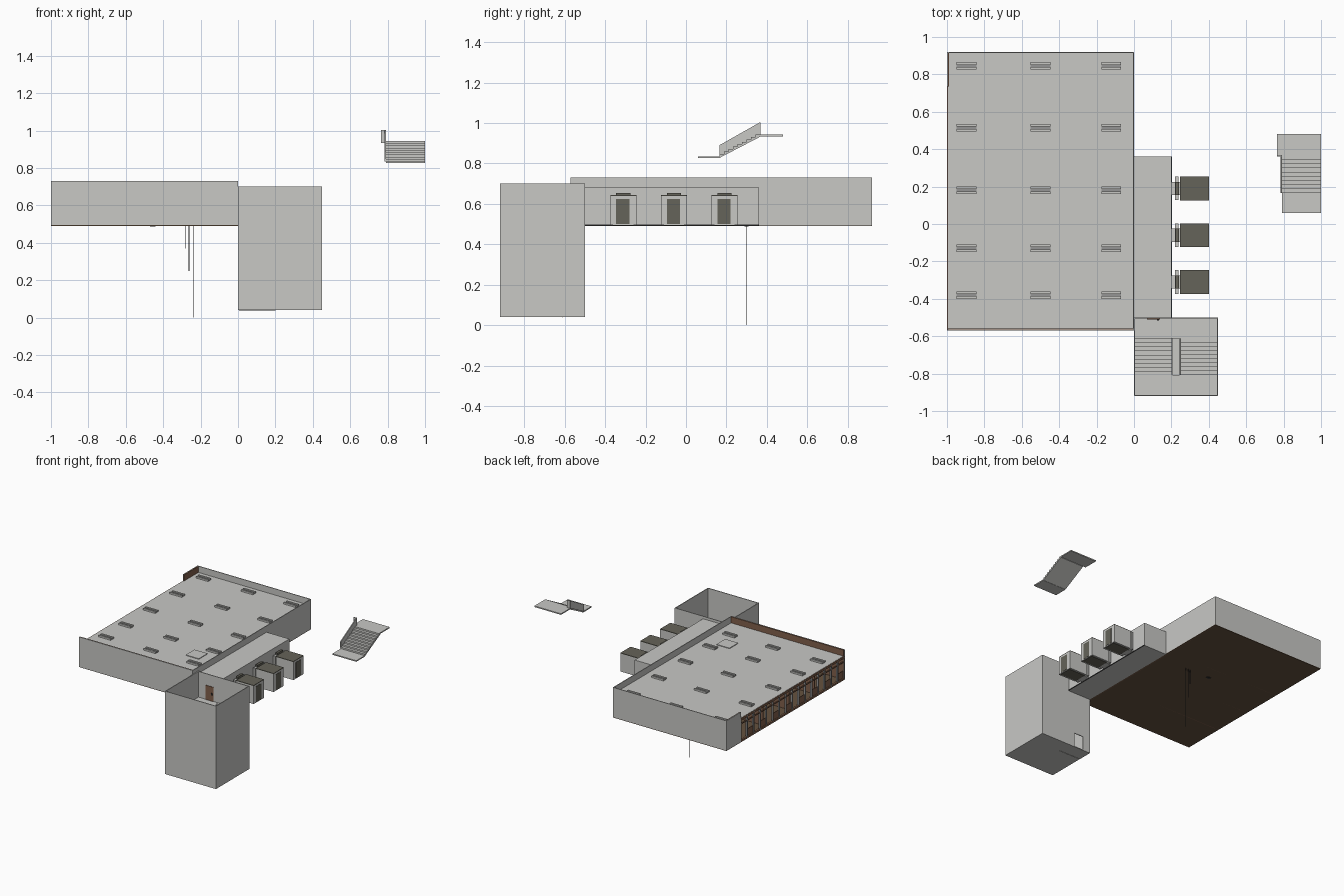
import bpy, bmesh, math

if "Cube" in bpy.data.objects:
    bpy.data.objects.remove(bpy.data.objects["Cube"])


def material(name, rgb):
    m = bpy.data.materials.new(name)
    m.diffuse_color = (*rgb, 1)
    m.use_nodes = True
    m.node_tree.nodes["Principled BSDF"].inputs["Base Color"].default_value = m.diffuse_color
    return m


GRAY = material("concrete_gray", (0.58, 0.58, 0.56))
BROWN = material("wood_brown", (0.22, 0.115, 0.07))
FLOOR = material("floor_brown", (0.13, 0.085, 0.05))
DARK = material("elevator_dark", (0.13, 0.125, 0.10))
METAL = material("fixture_gray", (0.30, 0.30, 0.30))
BLACK = material("black_trim", (0.03, 0.03, 0.03))


def finish(name, bm, mat):
    bmesh.ops.recalc_face_normals(bm, faces=bm.faces)
    me = bpy.data.meshes.new(name)
    bm.to_mesh(me)
    bm.free()
    me.materials.append(mat)
    ob = bpy.data.objects.new(name, me)
    bpy.context.collection.objects.link(ob)
    return ob


def box(name, x, y, z, mat):
    """Box from (min, max) ranges."""
    bm = bmesh.new()
    bmesh.ops.create_cube(bm, size=1)
    for v in bm.verts:
        v.co = [r[0] + (c + 0.5) * (r[1] - r[0]) for r, c in zip((x, y, z), v.co)]
    return finish(name, bm, mat)


def prism(name, yz, x0, x1, mat):
    """Profile in the y-z plane extruded along x."""
    bm = bmesh.new()
    f = bm.faces.new([bm.verts.new((x0, y, z)) for y, z in yz])
    r = bmesh.ops.extrude_face_region(bm, geom=[f])
    for v in r["geom"]:
        if isinstance(v, bmesh.types.BMVert):
            v.co.x = x1
    return finish(name, bm, mat)


def flight(name, x0, x1, ya, yb, z0, rise, rail_x):
    """Stair flight rising from ya to yb, with a solid sloped railing."""
    n = 9
    dy, dz = (yb - ya) / n, rise / n
    pts = [(ya, z0 - 0.008)]
    for i in range(n):
        pts += [(ya + i * dy, z0 + (i + 1) * dz), (ya + (i + 1) * dy, z0 + (i + 1) * dz)]
    pts.append((yb, z0 + rise - 0.012))
    prism(name, pts, x0, x1, GRAY)
    prism(name + "_railing", [(ya, z0), (ya, z0 + 0.055), (yb, z0 + rise + 0.06),
                              (yb, z0 + rise)], rail_x, rail_x + 0.006, GRAY)


T = 0.006
Z0, Z1, ROOF = 0.49, 0.73, 0.68

# Main hall shell
box("hall_floor", (-1, 0), (-0.57, 0.92), (Z0, Z0 + 0.004), FLOOR)
box("hall_front_wall", (-1, 0), (-0.57, -0.57 + T), (Z0 + 0.001, Z1), GRAY)
box("hall_back_wall", (-1, 0), (0.92 - T, 0.92), (Z0 + 0.001, Z1), GRAY)
box("hall_right_wall", (-T, 0), (-0.57, 0.92), (Z0 + 0.001, Z1), GRAY)
box("hall_left_wall", (-1, -1 + T), (0.735, 0.92), (Z0 + 0.001, Z1), GRAY)
box("hall_ceiling", (-0.995, -T), (-0.565, 0.915), (ROOF - 0.004, ROOF), GRAY)
# Wood lining on the inside
box("front_lining", (-0.995, -T), (-0.564, -0.558), (Z0, Z1 - 0.001), BROWN)
box("left_lining", (-0.995, -0.989), (0.735, 0.913), (Z0, Z1 - 0.001), BROWN)
box("right_lining", (-0.010, -0.005), (-0.56, 0.913), (Z0, ROOF - 0.004), BROWN)

# Open window facade on the left side
box("facade_sill", (-1, -0.985), (-0.565, 0.735), (Z0 + 0.003, Z0 + 0.015), BROWN)
box("facade_head", (-1, -0.985), (-0.565, 0.735), (ROOF - 0.018, ROOF - 0.002), BROWN)
BAYS, Y0 = 16, -0.565
step = (0.735 - Y0) / BAYS
for i in range(BAYS + 1):
    y = Y0 + i * step
    box("facade_post", (-1, -0.985), (y - 0.004, y + 0.004), (Z0 + 0.003, ROOF - 0.002), METAL)
    if i < BAYS and i % 2 == 0:
        box("facade_panel", (-0.992, -0.988), (y + 0.004, y + step - 0.004),
            (Z0 + 0.01, Z0 + 0.07), BROWN)
    if i < BAYS:
        box("facade_transom", (-0.997, -0.988), (y, y + step), (0.628, 0.636), BROWN)
for y in (-0.24, 0.085, 0.41):
    box("room_partition", (-0.97, -0.35), (y, y + 0.006), (Z0, ROOF - 0.003), BROWN)

# Ceiling light fixtures
for x in (-0.895, -0.5, -0.122):
    for y in (0.845, 0.515, 0.18, -0.13, -0.38):
        box("light_base", (x - 0.053, x + 0.053), (y - 0.019, y + 0.019), (ROOF - 0.008, ROOF + 0.004), METAL)
        for s in (-0.013, 0.013):
            box("light_bar", (x - 0.053, x + 0.053), (y + s - 0.007, y + s + 0.007),
                (ROOF - 0.008, ROOF + 0.013), GRAY)
box("roof_hatch", (-0.25, -0.135), (-0.30, -0.19), (ROOF - 0.004, ROOF + 0.005), GRAY)

# Thin rods hanging below the hall
for x, z in ((-0.24, 0.0), (-0.262, 0.25), (-0.28, 0.37)):
    box("hanging_rod", (x - 0.0015, x + 0.0015), (0.2985, 0.3015), (z, Z0 + 0.002), BLACK)
box("floor_fitting", (-0.47, -0.44), (0.29, 0.31), (Z0 - 0.003, Z0 + 0.002), BLACK)

# Elevator lobby on the right side
LX, LY0, LY1 = 0.2, -0.5, 0.36
box("lobby_floor", (0, LX), (LY0, LY1), (Z0, Z0 + 0.005), GRAY)
box("lobby_roof", (0, LX), (LY0, LY1), (ROOF - 0.005, ROOF), GRAY)
box("lobby_back_wall", (0, LX), (LY1 - T, LY1), (Z0 + 0.001, ROOF - 0.001), GRAY)
box("lobby_side_wall", (LX - T, LX), (LY0, LY1), (Z0 + 0.001, ROOF - 0.001), GRAY)
box("lobby_base_trim", (LX, LX + 0.003), (LY0, LY1), (Z0, Z0 + 0.008), BLACK)

# Three elevators
for y in (0.19, -0.06, -0.31):
    box("elevator_neck", (LX, 0.245), (y - 0.035, y + 0.035), (Z0 + 0.005, 0.625), GRAY)
    box("elevator_door_frame", (0.22, 0.238), (y - 0.063, y + 0.063), (Z0 + 0.005, 0.64), GRAY)
    box("elevator_door_lid", (0.222, 0.24), (y - 0.035, y + 0.035), (0.64, 0.655), DARK)
    box("elevator_shaft", (0.245, 0.4), (y - 0.064, y + 0.064), (Z0 + 0.005, 0.638), GRAY)
    box("elevator_top", (0.245, 0.4), (y - 0.064, y + 0.064), (0.638, 0.643), DARK)
    box("elevator_rear_panel", (0.4, 0.402), (y - 0.035, y + 0.03), (Z0 + 0.01, 0.625), DARK)
    box("elevator_bottom", (0.25, 0.395), (y - 0.05, y + 0.05), (Z0 + 0.002, Z0 + 0.005), DARK)

# Stair tower, open on top, with a doorway at the bottom
X1, B0, B1, TZ0, TZ1 = 0.45, -0.92, -0.5, 0.04, 0.70
box("tower_floor", (0, X1), (B0, B1), (TZ0, TZ0 + 0.006), GRAY)
box("tower_front_wall", (0, X1), (B0, B0 + T), (TZ0 + 0.001, TZ1), GRAY)
box("tower_left_wall", (0, T), (B0, B1), (TZ0 + 0.001, TZ1), GRAY)
box("tower_right_wall", (X1 - T, X1), (B0, B1), (TZ0 + 0.001, TZ1), GRAY)
D0, D1 = 0.065, 0.145
box("tower_back_wall_left", (0, D0), (B1 - T, B1), (TZ0 + 0.001, TZ1), GRAY)
box("tower_back_wall_right", (D1, X1), (B1 - T, B1), (TZ0 + 0.001, TZ1), GRAY)
box("tower_back_wall_middle", (D0, D1), (B1 - T, B1), (0.155, TZ1), GRAY)
box("tower_door", (D0 + 0.005, D1 - 0.005), (B1 - T - 0.004, B1 - T), (Z0 + 0.005, 0.61), BROWN)
box("tower_door_handle", (D1 - 0.022, D1 - 0.012), (B1 - T - 0.009, B1 - T - 0.004),
    (0.545, 0.56), BLACK)

# Stair flights and landings inside the tower
RISE = (Z0 - TZ0) / 4
YF, YB = -0.808, -0.612
for k in range(2):
    z = TZ0 + 0.006 + k * 2 * RISE
    flight("left_flight", T, 0.2, YB, YF, z, RISE, 0.2)
    box("middle_landing", (T, X1 - T), (B0 + T, YF), (z + RISE - 0.01, z + RISE), GRAY)
    flight("right_flight", 0.25, X1 - T, YF, YB, z + RISE, RISE, 0.244)
    box("door_landing", (T, X1 - T), (YB, B1 - T), (z + 2 * RISE - 0.01, z + 2 * RISE), GRAY)

# Loose stair section
flight("loose_flight", 0.79, 1.0, 0.165, 0.365, 0.835, 0.108, 0.784)
box("loose_lower_landing", (0.79, 1.0), (0.06, 0.166), (0.826, 0.835), GRAY)
box("loose_upper_landing", (0.765, 1.0), (0.364, 0.48), (0.934, 0.943), GRAY)
box("loose_end_railing", (0.765, 0.79), (0.362, 0.368), (0.938, 1.003), GRAY)
